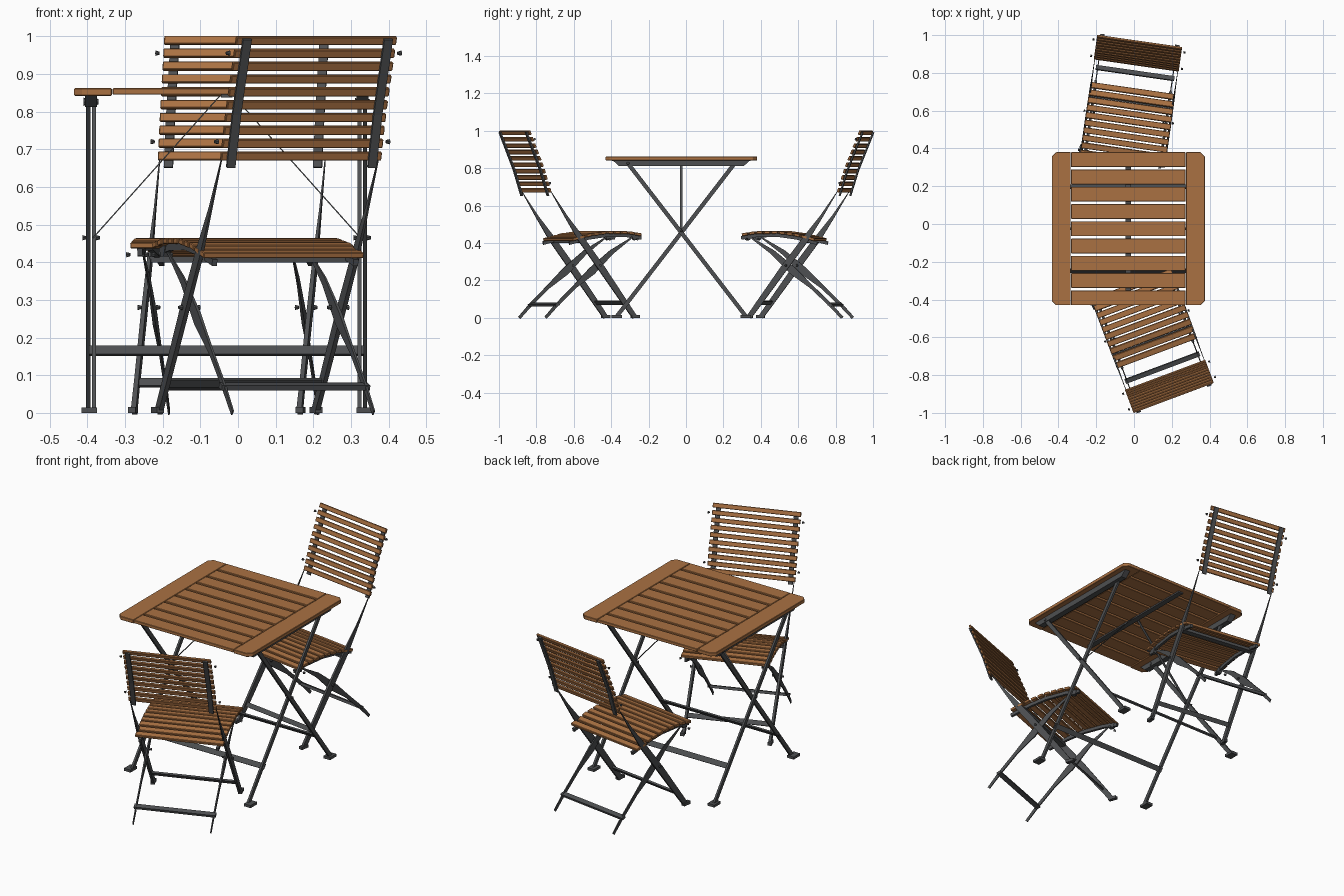
import bpy, bmesh
from math import radians
from mathutils import Matrix, Vector

if "Cube" in bpy.data.objects:
    bpy.data.objects.remove(bpy.data.objects["Cube"])


def material(name, rgb):
    m = bpy.data.materials.new(name)
    m.use_nodes = True
    m.diffuse_color = (*rgb, 1)
    m.node_tree.nodes["Principled BSDF"].inputs["Base Color"].default_value = (*rgb, 1)
    return m


WOOD = material("warm wood", (0.40, 0.165, 0.055))
METAL = material("dark grey metal", (0.075, 0.078, 0.082))
frame = Matrix()          # placement of the furniture being built


def finish(name, bm, mat, bevel=0):
    bmesh.ops.recalc_face_normals(bm, faces=bm.faces)
    bm.transform(frame)
    me = bpy.data.meshes.new(name)
    bm.to_mesh(me)
    bm.free()
    me.materials.append(mat)
    ob = bpy.data.objects.new(name, me)
    bpy.context.collection.objects.link(ob)
    if bevel:
        b = ob.modifiers.new("Bevel", "BEVEL")
        b.width, b.segments = bevel, 1
    return ob


def box(name, centre, size, mat, tilt=0, bevel=0):
    """Box tilted about its x axis."""
    bm = bmesh.new()
    m = Matrix.Translation(centre) @ Matrix.Rotation(tilt, 4, "X") @ Matrix.Diagonal((*size, 1))
    bmesh.ops.create_cube(bm, size=1, matrix=m)
    return finish(name, bm, mat, bevel)


def prism(name, outline, axis, lo, hi, mat, bevel=0):
    """Outline extruded along x (outline in y, z) or z (outline in x, y)."""
    bm = bmesh.new()
    put = (lambda p, d: (d, *p)) if axis == "x" else (lambda p, d: (*p, d))
    face = bm.faces.new([bm.verts.new(put(p, lo)) for p in outline])
    new = bmesh.ops.extrude_face_region(bm, geom=[face])["geom"]
    move = (hi - lo, 0, 0) if axis == "x" else (0, 0, hi - lo)
    bmesh.ops.translate(bm, vec=move, verts=[g for g in new if isinstance(g, bmesh.types.BMVert)])
    return finish(name, bm, mat, bevel)


def blade(name, x, stations, mat):
    """Loft along a side path; each station is y, z, width, thickness."""
    bm = bmesh.new()
    rings = []
    for i, (y, z, w, t) in enumerate(stations):
        a, b = stations[max(i - 1, 0)], stations[min(i + 1, len(stations) - 1)]
        d = Vector((0, b[0] - a[0], b[1] - a[1])).normalized()
        n = Vector((0, -d.z, d.y)) * w / 2
        s = Vector((t / 2, 0, 0))
        c = Vector((x, y, z))
        rings.append([bm.verts.new(c + o) for o in (n + s, n - s, -n - s, -n + s)])
    for r, q in zip(rings, rings[1:]):
        for k in range(4):
            bm.faces.new((r[k], r[k - 1], q[k - 1], q[k]))
    bm.faces.new(rings[0])
    bm.faces.new(rings[-1])
    return finish(name, bm, mat)


def bolt(name, x, y, z, radius=0.007, length=0.01):
    bm = bmesh.new()
    m = Matrix.Translation((x, y, z)) @ Matrix.Rotation(radians(90), 4, "Y")
    bmesh.ops.create_cone(bm, cap_ends=True, segments=8, radius1=radius,
                          radius2=radius * 0.6, depth=length, matrix=m)
    return finish(name, bm, METAL)


def curve_at(profile, y):
    """Height and slope angle of a piecewise profile."""
    for (y0, z0), (y1, z1) in zip(profile, profile[1:]):
        if y <= y1:
            break
    k = (z1 - z0) / (y1 - y0)
    return z0 + k * (y - y0), k


def build_table():
    half, inner, top, under = 0.405, 0.305, 0.862, 0.845
    c = 0.022
    # top boards
    for s in (-1, 1):
        outline = [(s * inner, -half), (s * (half - c), -half), (s * half, c - half),
                   (s * half, half - c), (s * (half - c), half), (s * inner, half)]
        prism("table_end_board", outline, "z", under - 0.003, top, WOOD, 0.002)
    pitch = (2 * half + 0.013) / 9
    for i in range(9):
        box("table_slat", (0, (i - 4) * pitch, (top + under) / 2),
            (2 * inner - 0.004, pitch - 0.013, top - under), WOOD, bevel=0.002)
    box("table_centre_strip", (0, 0, under - 0.004), (0.03, 0.74, 0.008), METAL)

    for s in (-1, 1):
        # rail under each end board
        prism("table_rail", [(-0.37, under), (-0.335, 0.812), (0.335, 0.812), (0.37, under)],
              "x", s * 0.36 - 0.016, s * 0.36 + 0.016, METAL)
        # crossed legs with foot pads
        for d in (-1, 1):
            x = s * (0.36 + d * 0.0075)
            blade("table_leg", x, [(-d * 0.285, 0.825, 0.022, 0.011),
                                   (d * 0.345, 0.008, 0.022, 0.011)], METAL)
            box("table_foot", (s * 0.365, d * 0.345, 0.007), (0.04, 0.055, 0.014), METAL)
            bolt("table_pivot", s * 0.36 + d * 0.018, 0, 0.465)
            bolt("table_top_bolt", s * 0.36 + d * 0.015, -d * 0.285, 0.826, 0.011)
        # diagonal strut up to the middle of the top
        prism_pts = [(s * 0.355, 0.462), (s * 0.355, 0.467), (s * 0.02, 0.842), (s * 0.016, 0.842)]
        bm = bmesh.new()
        f = [[bm.verts.new((x, y, z)) for x, z in prism_pts] for y in (-0.007, 0.007)]
        for k in range(4):
            bm.faces.new((f[0][k], f[0][k - 1], f[1][k - 1], f[1][k]))
        bm.faces.new(f[0])
        bm.faces.new(f[1])
        finish("table_strut", bm, METAL)
        # stretcher between each leg pair
        box("table_stretcher", (0, s * 0.222, 0.165), (0.73, 0.008, 0.028), METAL, tilt=s * radians(37))


def build_chair():
    # seat slats follow a gentle curve
    seat = [(-0.2, 0.443), (-0.12, 0.456), (0.0, 0.457), (0.1, 0.443), (0.21, 0.415)]
    for i in range(10):
        y = -0.178 + i * 0.0402
        z, k = curve_at(seat, y)
        box("seat_slat", (0, y, z), (0.454, 0.031, 0.015), WOOD, tilt=k, bevel=0.002)
    # back slats lean backwards
    back = [(0.66, 0.322), (0.8, 0.366), (1.0, 0.447)]
    for i in range(10):
        z = 0.682 + i * 0.0341
        y, k = curve_at(back, z)
        box("back_slat", (0, y, z), (0.454, 0.012, 0.0235), WOOD, tilt=-k, bevel=0.002)

    for s in (-1, 1):
        # rails carrying the slats
        blade("seat_rail", s * 0.2, [(y, z - 0.016, 0.018, 0.014) for y, z in seat], METAL)
        blade("back_upright", s * 0.2, [(y + 0.009, z - 0.008, 0.008, 0.024) for z, y in back], METAL)
        prism("seat_bracket", [(-0.19, 0.445), (-0.178, 0.415), (-0.155, 0.415), (-0.14, 0.445)],
              "x", s * 0.2 - 0.009, s * 0.2 + 0.009, METAL)
        # long leg from the back down to the front foot
        blade("long_leg", s * 0.222, [(0.32, 0.672, 0.003, 0.003), (0.235, 0.54, 0.016, 0.005),
                                      (0.15, 0.42, 0.034, 0.01), (0.03, 0.26, 0.036, 0.012),
                                      (-0.1, 0.08, 0.03, 0.012), (-0.155, 0.004, 0.026, 0.014)], METAL)
        box("front_foot", (s * 0.225, -0.158, 0.008), (0.02, 0.045, 0.016), METAL)
        # short leg from the seat front to the rear foot
        blade("short_leg", s * 0.2, [(-0.165, 0.44, 0.004, 0.003), (-0.03, 0.35, 0.026, 0.005),
                                     (0.08, 0.25, 0.042, 0.008), (0.18, 0.165, 0.02, 0.006),
                                     (0.28, 0.07, 0.018, 0.006), (0.345, 0.0, 0.016, 0.004)], METAL)
        # bolts
        for y, z in ((0.425, 0.955), (0.337, 0.72)):
            bolt("back_bolt", s * 0.243, y, z)
        for x in (0.186, 0.236):
            bolt("leg_pivot", s * x, 0.045, 0.28)
            bolt("seat_bolt", s * x, -0.165, 0.42)

    # cross bars
    box("rear_foot_bar", (0, 0.28, 0.07), (0.42, 0.024, 0.014), METAL, tilt=radians(-20))
    box("front_foot_bar", (0, -0.1, 0.08), (0.44, 0.01, 0.024), METAL, tilt=radians(-36))
    box("seat_cross_bar", (0, 0.135, 0.407), (0.44, 0.03, 0.016), METAL)


# table and two chairs turned towards it
frame = Matrix.Translation((-0.03, -0.025, 0))
build_table()
for x, y, turn in ((-0.034, 0.522, -8.2), (0.052, -0.498, 200.5)):
    frame = Matrix.Translation((x, y, 0)) @ Matrix.Rotation(radians(turn), 4, "Z")
    build_chair()
